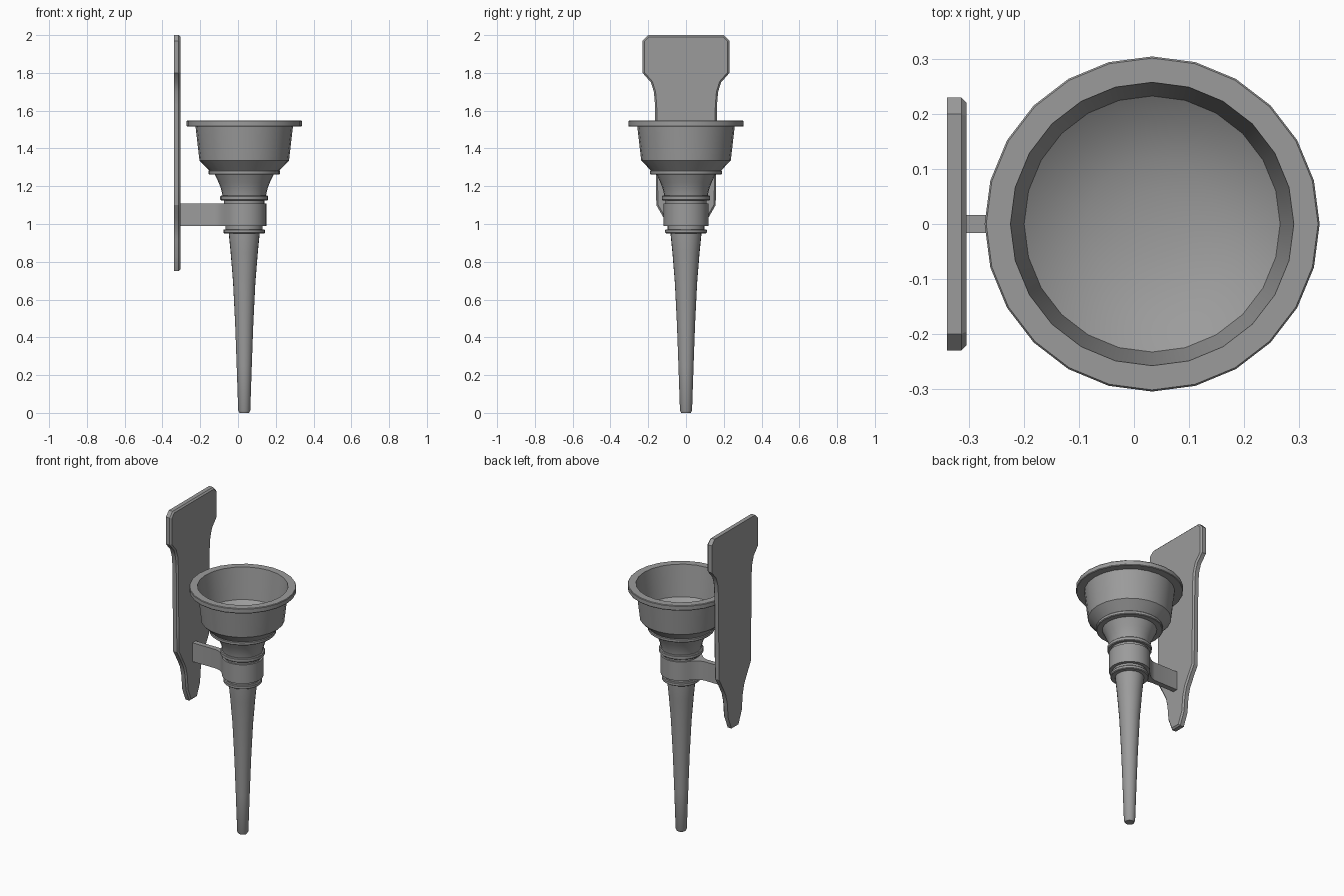
import bpy, bmesh, math

cube = bpy.data.objects.get("Cube")
if cube:
    bpy.data.objects.remove(cube, do_unlink=True)

AXIS_X = 0.033
SIDES = 24

metal = bpy.data.materials.new("grey metal")
metal.use_nodes = True
GREY = (0.33, 0.33, 0.33, 1)
metal.diffuse_color = GREY
metal.node_tree.nodes["Principled BSDF"].inputs["Base Color"].default_value = GREY


def finish(name, bm):
    """Turn a bmesh into a smooth-shaded object with sharp edges kept."""
    bmesh.ops.remove_doubles(bm, verts=bm.verts, dist=1e-5)
    bmesh.ops.recalc_face_normals(bm, faces=bm.faces)
    mesh = bpy.data.meshes.new(name)
    bm.to_mesh(mesh)
    bm.free()
    mesh.materials.append(metal)
    mesh.shade_smooth()
    mesh.set_sharp_from_angle(angle=math.radians(28))
    obj = bpy.data.objects.new(name, mesh)
    bpy.context.collection.objects.link(obj)
    return obj


def lathe(name, profile):
    """Spin (radius, height) points, starting and ending on the axis."""
    bm = bmesh.new()
    verts = [bm.verts.new((AXIS_X + r, 0, z)) for r, z in profile]
    edges = [bm.edges.new(pair) for pair in zip(verts, verts[1:])]
    bmesh.ops.spin(bm, geom=verts + edges, cent=(AXIS_X, 0, 0), axis=(0, 0, 1),
                   angle=math.tau, steps=SIDES, use_merge=True)
    return finish(name, bm)


def ring(name, radius, low, high, b=0.004):
    """Solid disc with softened rims."""
    return lathe(name, [(0, low), (radius - b, low), (radius, low + b),
                        (radius, high - b), (radius - b, high), (0, high)])


def prism(name, points, offset):
    """Extrude a closed outline of 3D points."""
    bm = bmesh.new()
    face = bm.faces.new([bm.verts.new(p) for p in points])
    new = bmesh.ops.extrude_face_region(bm, geom=[face])["geom"]
    bmesh.ops.translate(bm, vec=offset,
                        verts=[v for v in new if isinstance(v, bmesh.types.BMVert)])
    return bm


# Tapered shaft
lathe("shaft", [(0, 0), (0.026, 0), (0.032, 0.012), (0.040, 0.25), (0.048, 0.47),
                (0.059, 0.69), (0.072, 0.85), (0.083, 0.96), (0.083, 1.0), (0, 1.0)])

# Collars around the shaft and neck
ring("lower_collar", 0.110, 0.95, 0.972)
ring("lower_collar_core", 0.098, 0.965, 0.995)
ring("upper_collar_core", 0.108, 1.10, 1.13)
ring("upper_collar", 0.127, 1.125, 1.15)
ring("cup_collar", 0.190, 1.262, 1.284)

# Flared neck under the cup
lathe("neck", [(0, 1.14), (0.114, 1.14), (0.117, 1.16), (0.124, 1.19),
               (0.136, 1.22), (0.150, 1.25), (0.157, 1.265), (0, 1.265)])

# Hollow cup with a wide rim and dished floor
lathe("cup", [(0, 1.27), (0.178, 1.275), (0.237, 1.336), (0.258, 1.516),
              (0.302, 1.516), (0.305, 1.520), (0.305, 1.544), (0.302, 1.548),
              (0.258, 1.548), (0.233, 1.355), (0.19, 1.325), (0.12, 1.30),
              (0.06, 1.29), (0, 1.287)])

# Strap: arm flaring into a band that wraps the shaft
BAND = 0.118
half = [(-0.31, 0.016), (-0.14, 0.016), (-0.115, 0.022), (-0.09, 0.038)]
half += [(AXIS_X + BAND * math.cos(math.radians(a)), BAND * math.sin(math.radians(a)))
         for a in range(150, 0, -15)]
outline = half + [(AXIS_X + BAND, 0)] + [(x, -y) for x, y in reversed(half)]
finish("bracket_strap", prism("bracket_strap", [(x, y, 0.99) for x, y in outline],
                              (0, 0, 0.118)))

# Wall plate with shaped sides and a chamfered front edge
half = [(0.20, 2.0), (0.23, 1.97), (0.23, 1.80), (0.186, 1.75), (0.170, 1.70),
        (0.164, 1.63), (0.160, 1.25), (0.157, 1.10), (0.12, 1.035),
        (0.091, 0.98), (0.076, 0.92), (0.068, 0.83), (0.035, 0.75)]
outline = half + [(-y, z) for y, z in reversed(half)]
bm = prism("wall_plate", [(-0.34, y, z) for y, z in outline], (0.035, 0, 0))
front = [e for e in bm.edges if all(v.co.x > -0.31 for v in e.verts)]
bmesh.ops.bevel(bm, geom=front, offset=0.009, segments=1, affect='EDGES')
finish("wall_plate", bm)
